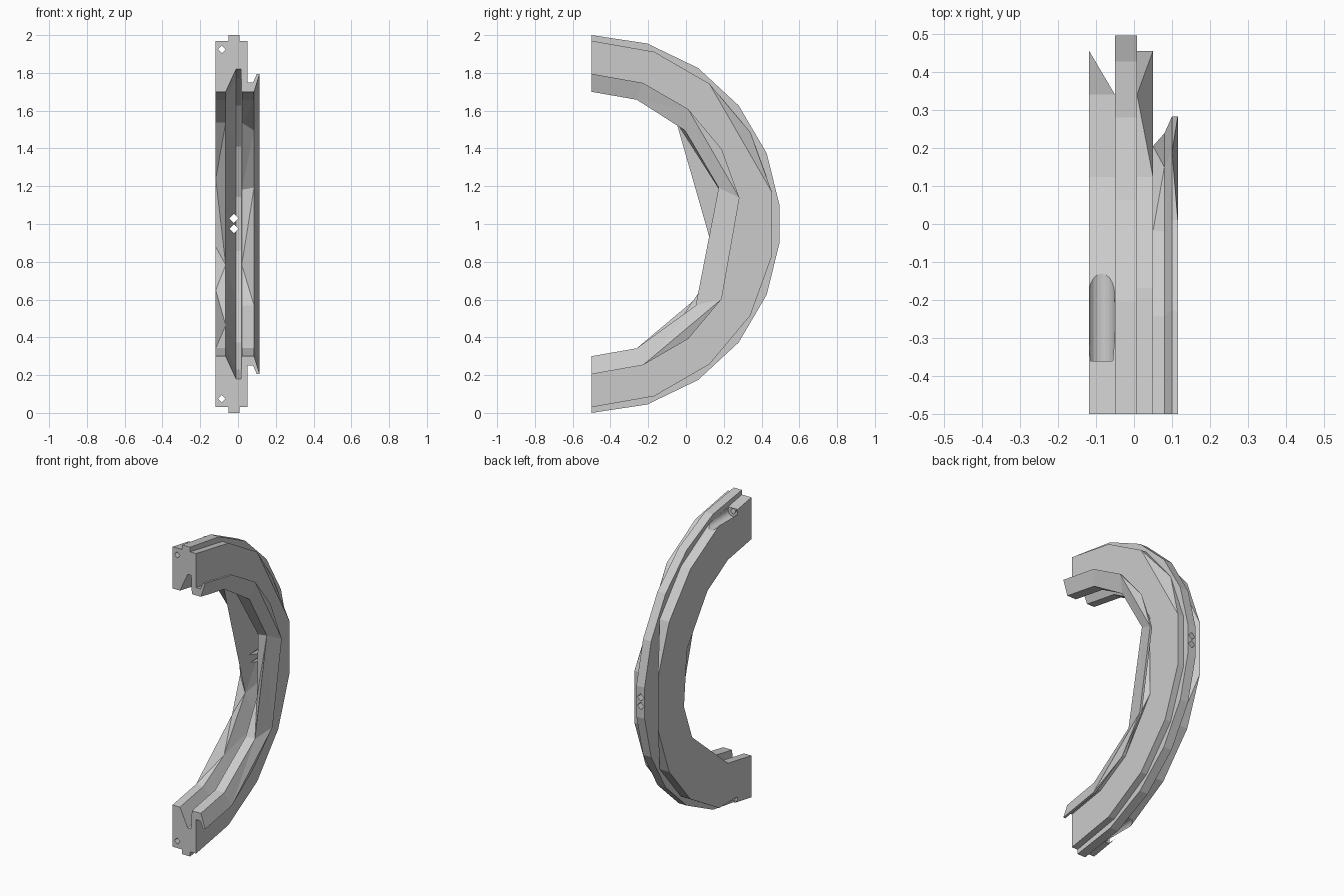
import bpy, bmesh
from math import sin, cos, radians
from mathutils import Matrix

if "Cube" in bpy.data.objects:
    bpy.data.objects.remove(bpy.data.objects["Cube"])

CY, CZ = -0.5, 1.0   # centre of the half ring

# Angle sets of the edge loops (coarse, uneven low-poly steps)
RIDGE = [0, 17.2, 34.3, 51.2, 68, 84.2, 95.8, 112, 128.8, 145.7, 162.8, 180]
FULL = list(range(0, 181, 20))


def skip(*drop):
    return [a for a in FULL if a not in drop]


# Cross-section: x, radius, angle set of each corner
rails = [
    (-0.118, 0.97, FULL),                        # outer body, left
    (-0.050, 0.97, skip(80, 100)),
    (-0.050, 1.00, RIDGE),                       # outer ridge
    (0.008, 1.00, RIDGE),
    (0.008, 0.97, FULL),
    (0.050, 0.97, skip(60)),                     # outer body, right
    (0.050, 0.75, [0, 20, 40, 70, 110, 140, 160, 180]),
    (0.080, 0.75, skip(100)),                    # flared lip
    (0.100, 0.795, skip(100)),
    (0.115, 0.795, skip(60, 100, 140)),
    (0.085, 0.70, [0, 20, 45, 74, 128, 160, 180]),
    (0.020, 0.70, [0, 20, 40, 75, 108, 128, 160, 180]),
    (0.015, 0.82, FULL),                         # inner groove
    (-0.010, 0.82, FULL),
    (-0.065, 0.70, [0, 20, 40, 108, 140, 160, 180]),
    (-0.118, 0.70, [0, 20, 40, 70, 100, 120, 160, 180]),
]


def stitch(bm, a, aa, b, ab):
    """Bridge two rails whose vertices sit at different angles."""
    i = j = 0
    while i < len(a) - 1 or j < len(b) - 1:
        na = aa[i + 1] if i < len(a) - 1 else 999
        nb = ab[j + 1] if j < len(b) - 1 else 999
        if abs(na - nb) < 0.01 and abs(aa[i] - ab[j]) < 0.01:
            bm.faces.new((a[i], a[i + 1], b[j + 1], b[j]))
            i, j = i + 1, j + 1
        elif na + aa[i] <= nb + ab[j]:
            bm.faces.new((a[i], a[i + 1], b[j]))
            i += 1
        else:
            bm.faces.new((a[i], b[j + 1], b[j]))
            j += 1


def to_object(name, bm):
    me = bpy.data.meshes.new(name)
    bm.to_mesh(me)
    bm.free()
    ob = bpy.data.objects.new(name, me)
    bpy.context.scene.collection.objects.link(ob)
    return ob


# Half ring body
bm = bmesh.new()
loops = [[bm.verts.new((x, CY + r * sin(radians(t)), CZ + r * cos(radians(t)))) for t in ang]
         for x, r, ang in rails]
for k in range(len(rails)):
    n = (k + 1) % len(rails)
    stitch(bm, loops[k], rails[k][2], loops[n], rails[n][2])
bm.faces.new([l[0] for l in loops])
bm.faces.new([l[-1] for l in loops])
bmesh.ops.recalc_face_normals(bm, faces=bm.faces)
ring = to_object("half_ring", bm)


def drill(name, x, z, r, y0, y1, sides):
    """Cut a hole running along y."""
    b = bmesh.new()
    bmesh.ops.create_cone(b, cap_ends=True, segments=sides, radius1=r, radius2=r, depth=y1 - y0,
                          matrix=Matrix.Translation((x, (y0 + y1) / 2, z)) @ Matrix.Rotation(radians(90), 4, 'X'))
    ob = to_object(name, b)
    ob.hide_render = True
    m = ring.modifiers.new(name, 'BOOLEAN')
    m.operation, m.solver, m.object = 'DIFFERENCE', 'EXACT', ob
    return ob


cutters = []
for z in (1.925, 0.075):    # bolt pockets and bolt holes at both ends
    cutters.append(drill("bolt_pocket", -0.085, z, 0.0355, -0.36, 0.1, 20))
    cutters.append(drill("bolt_hole", -0.085, z, 0.02, -0.6, -0.3, 4))
for z in (1.03, 0.975):     # paired holes through the middle
    cutters.append(drill("middle_hole", -0.022, z, 0.024, 0.15, 0.6, 4))

# Apply the cuts and remove the cutters
bpy.context.view_layer.update()
dg = bpy.context.evaluated_depsgraph_get()
me = bpy.data.meshes.new_from_object(ring.evaluated_get(dg))
ring.modifiers.clear()
ring.data = me
for c in cutters:
    bpy.data.objects.remove(c)
